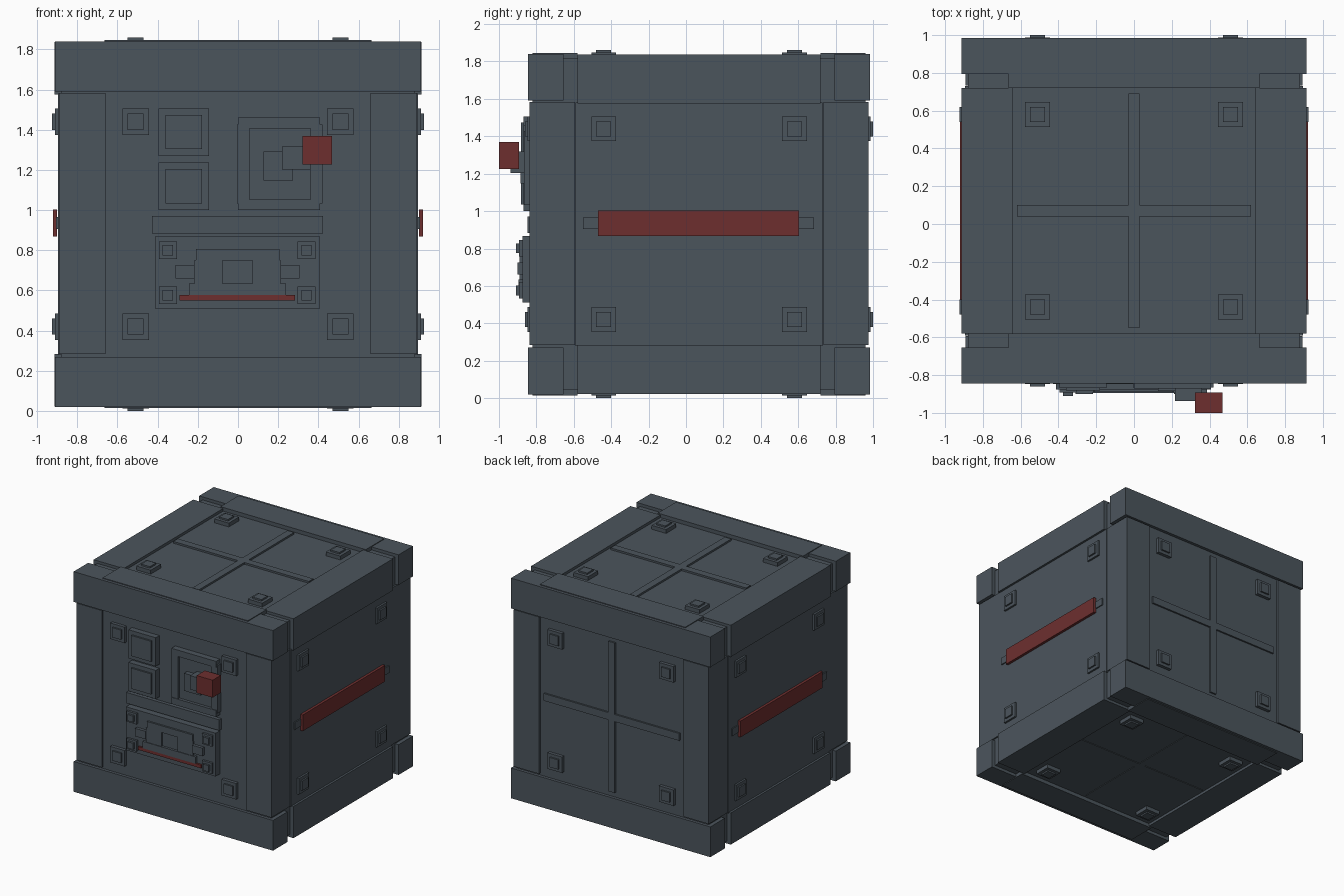
import bpy
import bmesh

cube = bpy.data.objects.get("Cube")
if cube:
    bpy.data.objects.remove(cube, do_unlink=True)


def material(name, rgb):
    m = bpy.data.materials.new(name)
    m.use_nodes = True
    m.diffuse_color = (*rgb, 1)
    m.node_tree.nodes["Principled BSDF"].inputs["Base Color"].default_value = (*rgb, 1)
    return m


STEEL = material("slate grey", (0.071, 0.09, 0.108))
RED = material("dark red", (0.155, 0.028, 0.028))
CY, CZ = 0.07, 0.93  # centre of the crate


def box(name, x, y, z, mat=STEEL):
    """Box from (min, max) ranges along each axis."""
    bm = bmesh.new()
    bmesh.ops.create_cube(bm, size=1)
    for v in bm.verts:
        v.co = [r[0] if c < 0 else r[1] for c, r in zip(v.co, (x, y, z))]
    me = bpy.data.meshes.new(name)
    bm.to_mesh(me)
    bm.free()
    me.materials.append(mat)
    ob = bpy.data.objects.new(name, me)
    bpy.context.collection.objects.link(ob)
    return ob


def span(sign, a, b, centre=0.0):
    """Range from a to b away from a centre, on the side given by sign."""
    return tuple(sorted((centre + sign * a, centre + sign * b)))


def face_box(name, axis, sign, u, v, depth, mat=STEEL):
    """Box lying on one crate face: u, v in plane, depth outwards from centre."""
    c = (0, CY, CZ)
    others = [i for i in range(3) if i != axis]
    r = [None] * 3
    r[axis] = span(sign, depth[0], depth[1], c[axis])
    for i, (lo, hi) in zip(others, (u, v)):
        r[i] = (c[i] + lo, c[i] + hi)
    return box(name, *r, mat)


# Inner body and side panels
box("core", (-0.88, 0.88), (-0.82, 0.96), (0.045, 1.815))
for s in (-1, 1):
    box("side_panel", span(s, 0.87, 0.896), (-0.59, 0.73), (0.28, 1.58))

# Frame: full-width rails, side beams and corner posts
for sz in (-1, 1):
    for sy in (-1, 1):
        box("rail", (-0.912, 0.912), span(sy, 0.725, 0.915, CY), span(sz, 0.66, 0.91, CZ))
        box("rail_inner_plate", (-0.665, 0.665), span(sy, 0.65, 0.89, CY), span(sz, 0.66, 0.916, CZ))
    for sx in (-1, 1):
        box("side_beam", span(sx, 0.64, 0.914), (-0.58, 0.72), span(sz, 0.645, 0.907, CZ))
for sx in (-1, 1):
    for sy in (-1, 1):
        box("corner_post", span(sx, 0.66, 0.892), span(sy, 0.664, 0.907, CY), (0.285, 1.582))

# Two-step bolts on all six faces; (axis, half depth of the bolt tip)
for axis, tip in ((0, 0.925), (1, 0.93), (2, 0.93)):
    for s in (-1, 1):
        for u in (-0.51, 0.51):
            for v in (-0.51, 0.51):
                for h, d, n in ((0.066, tip - 0.013, "bolt_base"), (0.04, tip, "bolt_head")):
                    face_box(n, axis, s, (u - h, u + h), (v - h, v + h), (tip - 0.06, d))

# Cross ribs on the top, bottom and back panels
for axis, s, d in ((2, 1, 0.9), (2, -1, 0.89), (1, 1, 0.904)):
    face_box("cross_rib_long", axis, s, (-0.03, 0.03), (-0.62, 0.62), (0.86, d))
    face_box("cross_rib_wide", axis, s, (-0.62, 0.62), (-0.03, 0.03), (0.86, d))

# Red side handles on their mounts
for s in (-1, 1):
    box("handle_mount", span(s, 0.88, 0.905), (-0.55, 0.685), (0.905, 0.965))
    box("side_handle", span(s, 0.9, 0.922), (-0.47, 0.605), (0.868, 1.002), RED)


def front(name, x, z, y, mat=STEEL):
    """Plate on the front panel reaching out to y."""
    return box(name, x, (y, -0.81), z, mat)


# Two square buttons
for z0 in (1.0, 1.27):
    front("button_base", (-0.395, -0.145), (z0, z0 + 0.237), -0.868)
    front("button_cap", (-0.36, -0.18), (z0 + 0.034, z0 + 0.204), -0.882)

# Framed recess with a stepped lever
front("lever_plate", (0.05, 0.365), (1.05, 1.41), -0.845)
for z in ((1.0, 1.054), (1.407, 1.46)):
    front("lever_frame_bar", (0.0, 0.408), z, -0.87)
for x in ((-0.004, 0.057), (0.36, 0.42)):
    front("lever_frame_side", x, (1.032, 1.427), -0.865)
front("lever_base", (0.127, 0.275), (1.148, 1.293), -0.885)
box("lever_arm", (0.218, 0.36), (-0.937, -0.83), (1.203, 1.318))
box("lever_grip", (0.322, 0.468), (-1.0, -0.892), (1.226, 1.37), RED)

# Divider bar and lower control plate
front("divider_bar", (-0.428, 0.422), (0.883, 0.972), -0.848)
front("control_plate", (-0.413, 0.408), (0.51, 0.868), -0.875)
for x in (-0.349, 0.341):
    for z in (0.576, 0.801):
        front("control_bolt_base", (x - 0.045, x + 0.045), (z - 0.044, z + 0.044), -0.893)
        front("control_bolt_head", (x - 0.026, x + 0.026), (z - 0.026, z + 0.026), -0.91)
front("control_top_bar", (-0.21, 0.206), (0.75, 0.806), -0.89)
front("control_bottom_bar", (-0.245, 0.238), (0.577, 0.634), -0.895)
for s in (-1, 1):
    front("control_block", span(s, 0.074, 0.214, -0.003), (0.63, 0.752), -0.89)
    front("control_tab", span(s, 0.214, 0.308, -0.003), (0.66, 0.726), -0.9)
front("control_light_strip", (-0.29, 0.283), (0.55, 0.577), -0.89, RED)
